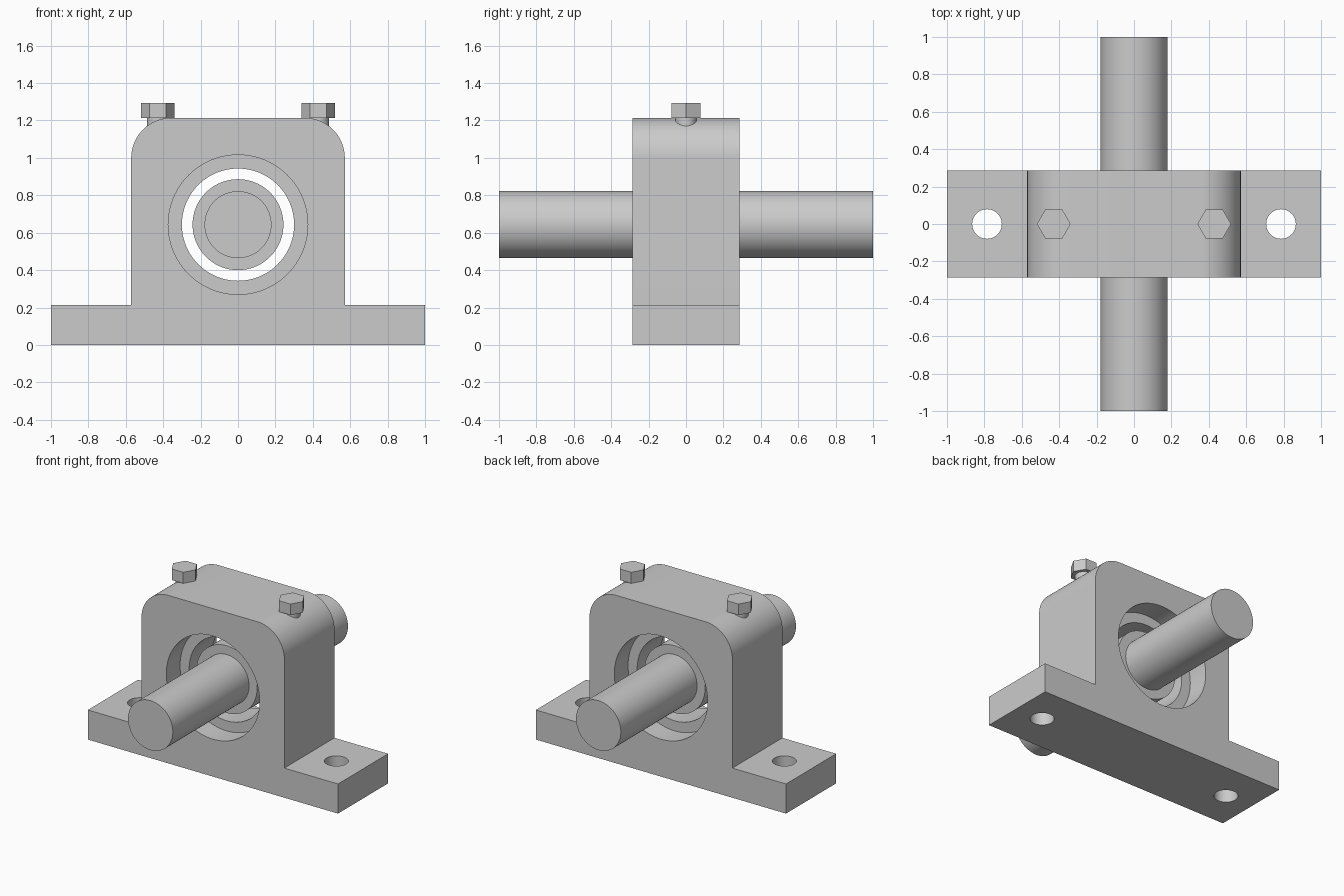
import bpy, bmesh, math
from mathutils import Matrix, Vector

cube = bpy.data.objects.get("Cube")
if cube:
    bpy.data.objects.remove(cube, do_unlink=True)

STEEL = bpy.data.materials.new("grey_steel")
STEEL.use_nodes = True
GREY = (0.6, 0.6, 0.6, 1)
STEEL.diffuse_color = GREY
STEEL.node_tree.nodes["Principled BSDF"].inputs["Base Color"].default_value = GREY

AXIS_Z = 0.643       # height of the shaft axis
DEPTH = 0.286        # half depth of the housing
BASE_H, TOP_Z = 0.214, 1.214
BODY_X, FILLET = 0.571, 0.214
BORE_R = 0.373
TO_Y = Matrix.Rotation(math.pi / 2, 4, "X")


def finish(name, bm):
    bmesh.ops.recalc_face_normals(bm, faces=bm.faces)
    mesh = bpy.data.meshes.new(name)
    bm.to_mesh(mesh)
    bm.free()
    mesh.materials.append(STEEL)
    ob = bpy.data.objects.new(name, mesh)
    bpy.context.collection.objects.link(ob)
    return ob


def smooth(ob):
    bpy.ops.object.select_all(action="DESELECT")
    ob.select_set(True)
    bpy.context.view_layer.objects.active = ob
    bpy.ops.object.shade_smooth_by_angle(angle=math.radians(30))


def cylinder(name, radius, length, centre, along_y=False, sides=64):
    bm = bmesh.new()
    bmesh.ops.create_cone(bm, cap_ends=True, segments=sides, radius1=radius,
                          radius2=radius, depth=length)
    if along_y:
        bm.transform(TO_Y)
    bm.transform(Matrix.Translation(centre))
    return finish(name, bm)


def ring(name, inner, outer, half_width):
    # spin a rectangular section about the shaft axis
    bm = bmesh.new()
    section = [bm.verts.new((r, y, 0)) for r, y in
               ((inner, -half_width), (outer, -half_width),
                (outer, half_width), (inner, half_width))]
    edges = [bm.edges.new((section[i], section[(i + 1) % 4])) for i in range(4)]
    bmesh.ops.spin(bm, geom=section + edges, axis=(0, 1, 0), cent=(0, 0, 0),
                   angle=2 * math.pi, steps=96, use_merge=True)
    bmesh.ops.remove_doubles(bm, verts=bm.verts, dist=0.0001)
    bm.transform(Matrix.Translation((0, 0, AXIS_Z)))
    ob = finish(name, bm)
    smooth(ob)


# Housing: half outline with a rounded shoulder, mirrored and extruded
half = [(1, 0), (1, BASE_H), (BODY_X, BASE_H)]
for i in range(25):
    a = math.pi / 2 * i / 24
    half.append((BODY_X - FILLET + FILLET * math.cos(a),
                 TOP_Z - FILLET + FILLET * math.sin(a)))
outline = half + [(-x, z) for x, z in reversed(half)]
bm = bmesh.new()
face = bm.faces.new([bm.verts.new((x, -DEPTH, z)) for x, z in outline])
new = bmesh.ops.extrude_face_region(bm, geom=[face])["geom"]
bmesh.ops.translate(bm, vec=Vector((0, 2 * DEPTH, 0)),
                    verts=[v for v in new if isinstance(v, bmesh.types.BMVert)])
housing = finish("housing", bm)

# Bearing bore and mounting holes
cutters = [cylinder("bore_cutter", BORE_R, 1, (0, 0, AXIS_Z), True, 96)]
for side in (-1, 1):
    cutters.append(cylinder("hole_cutter", 0.079, 0.6, (side * 0.786, 0, 0.1)))
bpy.context.view_layer.objects.active = housing
for cutter in cutters:
    cutter.hide_render = True
    mod = housing.modifiers.new("cut", "BOOLEAN")
    mod.operation, mod.solver, mod.object = "DIFFERENCE", "EXACT", cutter
    bpy.ops.object.modifier_apply(modifier=mod.name)
    bpy.data.objects.remove(cutter, do_unlink=True)
smooth(housing)

# Bearing races and shaft
ring("bearing_outer_race", 0.3, BORE_R, 0.129)
ring("bearing_inner_race", 0.178, 0.243, 0.129)
smooth(cylinder("shaft", 0.179, 2, (0, 0, AXIS_Z), True, 96))

# Cap bolts with hexagonal heads
for side, label in ((1, "left"), (-1, "right")):
    x = side * 0.429
    smooth(cylinder(label + "_bolt_shank", 0.057, 0.3, (x, 0, 1.08)))
    head = cylinder(label + "_bolt_head", 0.09, 0.08, (0, 0, 0), sides=6)
    head.data.transform(Matrix.Rotation(math.pi / 2, 4, "Z"))
    head.location = (x, 0, 1.254)
